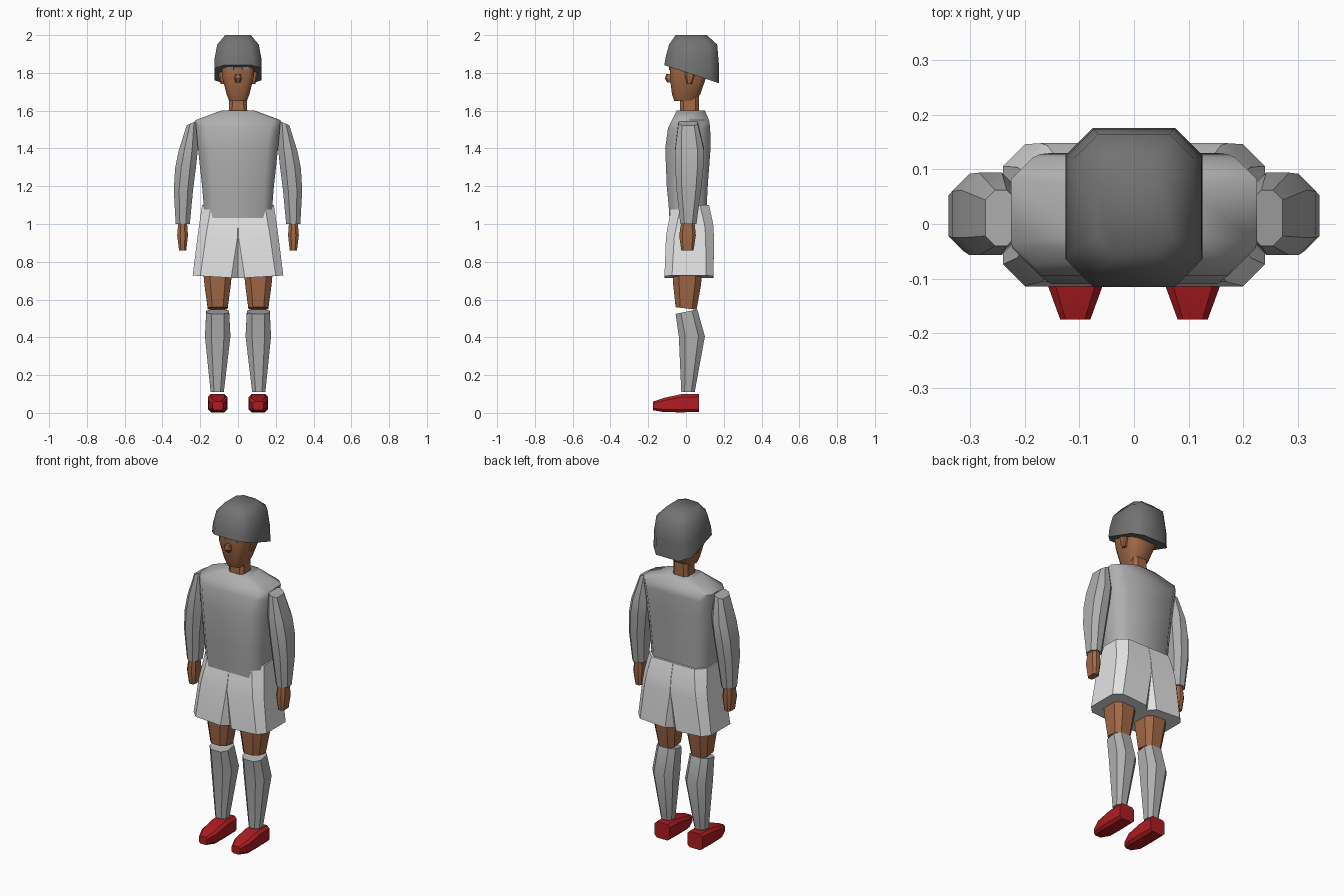
import bpy, bmesh, math


def material(name, rgb):
    m = bpy.data.materials.new(name)
    m.diffuse_color = (*rgb, 1)
    return m


SKIN = material("brown_skin", (0.36, 0.14, 0.062))
SHIRT = material("mid_grey", (0.43, 0.43, 0.43))
WHITE = material("pale_grey", (0.76, 0.76, 0.76))
CAP = material("dark_grey", (0.17, 0.17, 0.17))
RED = material("red", (0.42, 0.012, 0.016))
EYE = material("blue_grey", (0.16, 0.19, 0.23))


def ring(x0, x1, y0, y1, z, c0=0.02, c1=None, sx=0, sy=0):
    """Rectangle with cut corners (c0 inner side, c1 outer side), tilted by sx, sy."""
    c1 = c0 if c1 is None else c1
    pts = [(x0, y0 + c0), (x0 + c0, y0), (x1 - c1, y0), (x1, y0 + c1),
           (x1, y1 - c1), (x1 - c1, y1), (x0 + c0, y1), (x0, y1 - c0)]
    mx, my = (x0 + x1) / 2, (y0 + y1) / 2
    return [(x, y, z + sx * (x - mx) + sy * (y - my)) for x, y in pts]


def loft(name, mat, rings, mirror=False, angle=30, along_y=False):
    """Skin a list of eight-sided rings and cap both ends."""
    bm = bmesh.new()
    loops = []
    for r in rings:
        loops.append([bm.verts.new((x, z, y) if along_y else (x, y, z)) for x, y, z in r])
    for a, b in zip(loops, loops[1:]):
        for i in range(8):
            j = (i + 1) % 8
            bm.faces.new((a[i], a[j], b[j], b[i]))
    bm.faces.new(loops[0][::-1])
    bm.faces.new(loops[-1])
    bmesh.ops.recalc_face_normals(bm, faces=bm.faces)
    me = bpy.data.meshes.new(name)
    bm.to_mesh(me)
    bm.free()
    me.materials.append(mat)
    ob = bpy.data.objects.new(name, me)
    bpy.context.collection.objects.link(ob)
    bpy.ops.object.select_all(action='DESELECT')
    ob.select_set(True)
    bpy.context.view_layer.objects.active = ob
    bpy.ops.object.shade_smooth_by_angle(angle=math.radians(angle))
    if mirror:
        mod = ob.modifiers.new("mirror", 'MIRROR')
        mod.use_axis[0] = True
        mod.use_mirror_merge = False
    return ob


def sym(w, *rest, **kw):
    return ring(-w, w, *rest, **kw)


# Shirt body
loft("shirt", SHIRT, [
    sym(0.175, -0.084, 0.10, 0.96, 0.045),
    sym(0.182, -0.092, 0.11, 1.10, 0.045),
    sym(0.190, -0.102, 0.115, 1.20, 0.05),
    sym(0.212, -0.110, 0.13, 1.40, 0.06),
    sym(0.222, -0.095, 0.128, 1.51, 0.05),
    sym(0.225, -0.075, 0.122, 1.55, 0.04),
    sym(0.090, -0.050, 0.10, 1.60, 0.03)], angle=62)

# Sleeves, hanging from the shoulder
loft("sleeves", SHIRT, [
    ring(0.255, 0.330, -0.030, 0.055, 1.00, 0.022),
    ring(0.238, 0.340, -0.050, 0.080, 1.18, 0.028),
    ring(0.222, 0.333, -0.057, 0.092, 1.30, 0.032, sx=-0.1),
    ring(0.210, 0.316, -0.057, 0.094, 1.40, 0.032, sx=-0.35),
    ring(0.215, 0.272, -0.040, 0.062, 1.535, 0.018, sx=-0.45)], mirror=True)

# Hands
loft("hands", SKIN, [
    ring(0.274, 0.312, -0.025, 0.040, 0.86, 0.010),
    ring(0.265, 0.322, -0.036, 0.052, 0.94, 0.016),
    ring(0.270, 0.316, -0.025, 0.045, 1.01, 0.014)], mirror=True)

# Shorts: two legs meeting on the centre line, with a groove that opens downward
loft("shorts", WHITE, [
    ring(0, 0.240, -0.114, 0.146, 0.72, 0.036, 0.040, sx=0.06),
    ring(0, 0.214, -0.106, 0.148, 0.935, 0.002, 0.044),
    ring(0, 0.205, -0.094, 0.144, 1.00, 0.001, 0.046),
    ring(0, 0.190, -0.076, 0.122, 1.10, 0.001, 0.048)], mirror=True)

# Legs
loft("thighs", SKIN, [
    ring(0.055, 0.160, -0.055, 0.056, 0.553, 0.024, sy=-0.12),
    ring(0.038, 0.178, -0.068, 0.080, 0.68, 0.032),
    ring(0.030, 0.185, -0.070, 0.085, 0.76, 0.032)], mirror=True)

# Socks with a bulging calf
loft("socks", SHIRT, [
    ring(0.075, 0.145, -0.025, 0.046, 0.11, 0.018),
    ring(0.040, 0.175, -0.038, 0.100, 0.405, 0.034),
    ring(0.047, 0.168, -0.055, 0.060, 0.536, 0.028, sy=0.2)], mirror=True)

# Shoes, lofted from heel to toe
loft("shoes", RED, [
    ring(0.058, 0.157, 0.005, 0.100, 0.07, 0.014),
    ring(0.056, 0.159, 0.003, 0.100, -0.02, 0.016),
    ring(0.058, 0.157, 0.004, 0.080, -0.115, 0.014),
    ring(0.080, 0.135, 0.014, 0.060, -0.175, 0.010)], mirror=True, along_y=True)

# Neck and head
loft("neck", SKIN, [
    sym(0.050, -0.032, 0.068, 1.57, 0.018),
    sym(0.046, -0.030, 0.068, 1.70, 0.018)])
loft("head", SKIN, [
    sym(0.046, -0.062, 0.045, 1.65, 0.022),
    sym(0.060, -0.074, 0.075, 1.685, 0.028),
    sym(0.084, -0.086, 0.108, 1.78, 0.029),
    sym(0.088, -0.086, 0.120, 1.86, 0.029),
    sym(0.080, -0.075, 0.120, 1.93, 0.029)], angle=50)
loft("nose", SKIN, [
    sym(0.012, -0.100, -0.070, 1.75, 0.005),
    sym(0.019, -0.112, -0.070, 1.77, 0.008),
    sym(0.014, -0.104, -0.070, 1.795, 0.006)])
loft("ears", SKIN, [
    ring(0.070, 0.092, 0.005, 0.030, 1.74, 0.006),
    ring(0.075, 0.102, -0.004, 0.045, 1.78, 0.008),
    ring(0.075, 0.104, -0.004, 0.045, 1.84, 0.008)], mirror=True)
loft("eyes", EYE, [
    ring(0.022, 0.056, -0.090, -0.083, 1.815, 0.001),
    ring(0.022, 0.056, -0.090, -0.083, 1.842, 0.001)], mirror=True)

# Bowl-shaped hair cap, cut at a slope down to the back
loft("hair_cap", CAP, [
    sym(0.125, -0.115, 0.176, 1.793, 0.050, sy=-0.33),
    sym(0.124, -0.108, 0.174, 1.865, 0.050, sy=-0.12),
    sym(0.110, -0.090, 0.165, 1.95, 0.045),
    sym(0.068, -0.055, 0.110, 2.00, 0.030)], angle=62)
